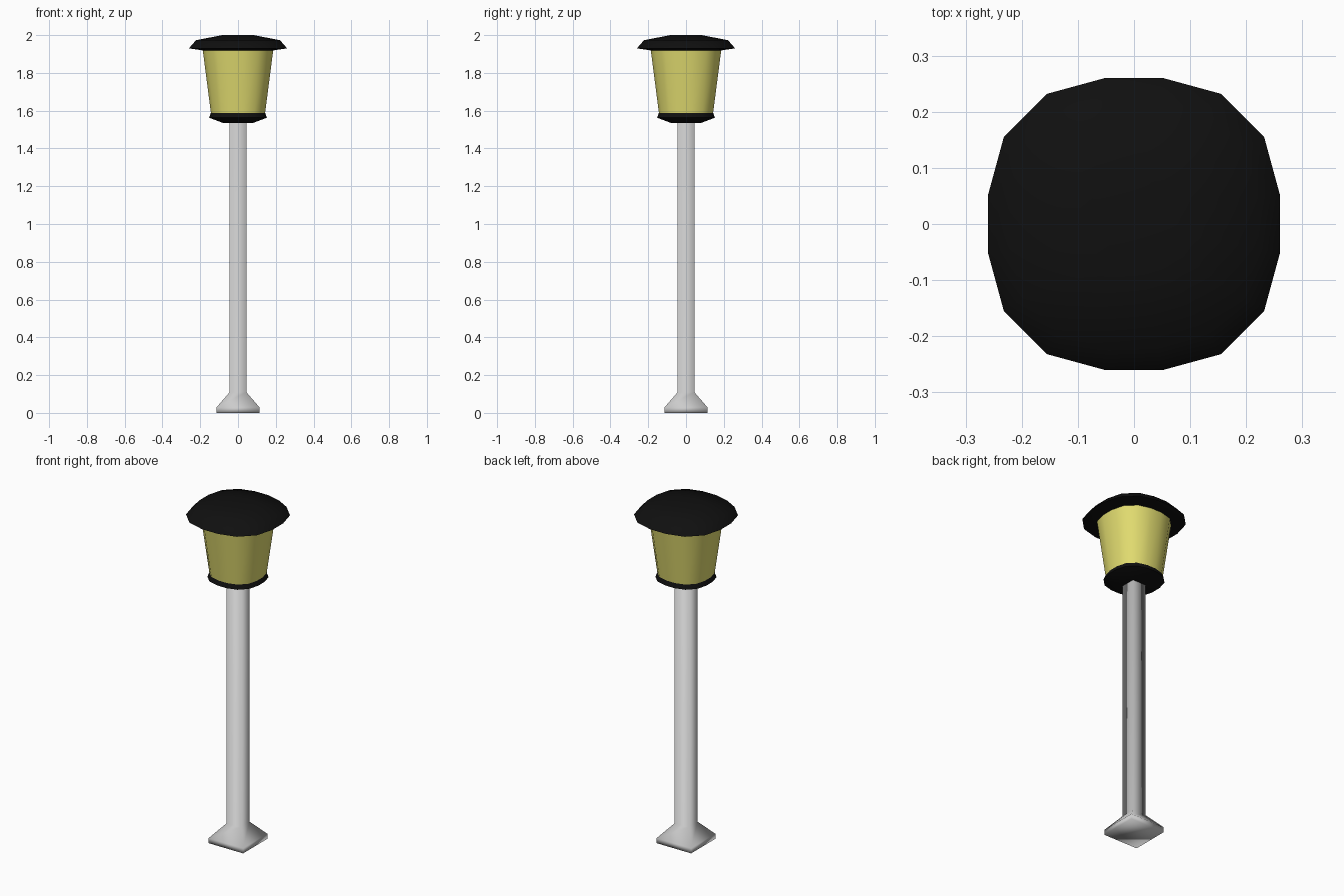
import bpy
import bmesh
from math import sin, cos, pi

if "Cube" in bpy.data.objects:
    bpy.data.objects.remove(bpy.data.objects["Cube"])


def material(name, color):
    m = bpy.data.materials.new(name)
    m.diffuse_color = (*color, 1)
    m.use_nodes = True
    m.node_tree.nodes["Principled BSDF"].inputs["Base Color"].default_value = m.diffuse_color
    return m


def square(h):
    return [(h, h), (-h, h), (-h, -h), (h, -h)]


def rounded(h):
    # 16-sided outline, slightly squarish: h is the half width along x and y
    pts = []
    for i in range(16):
        a = (i + 0.5) * pi / 8
        r = h * (1.02 if i % 4 in (0, 3) else 1.073)
        pts.append((r * cos(a), r * sin(a)))
    return pts


def loft(name, outline, profile, mat=None, angle=180):
    # Skin rings of (half width, z) and close both ends
    bm = bmesh.new()
    rings = [[bm.verts.new((x, y, z)) for x, y in outline(h)] for h, z in profile]
    n = len(rings[0])
    for lo, hi in zip(rings, rings[1:]):
        for i in range(n):
            j = (i + 1) % n
            bm.faces.new((lo[i], lo[j], hi[j], hi[i]))
    bm.faces.new(rings[0][::-1])
    bm.faces.new(rings[-1])
    me = bpy.data.meshes.new(name)
    bm.to_mesh(me)
    bm.free()
    ob = bpy.data.objects.new(name, me)
    bpy.context.collection.objects.link(ob)
    if mat:
        me.materials.append(mat)
    bpy.ops.object.select_all(action='DESELECT')
    ob.select_set(True)
    bpy.context.view_layer.objects.active = ob
    bpy.ops.object.shade_smooth_by_angle(angle=angle * pi / 180)
    return ob


black = material("black", (0.005, 0.005, 0.005))
yellow = material("yellow", (0.75, 0.71, 0.16))

# Square post with flared foot
loft("post", square, [(0.113, 0), (0.113, 0.03), (0.044, 0.11), (0.044, 1.55)])

# Cup holding the lamp
loft("lamp_cup", rounded,
     [(0.08, 1.535), (0.153, 1.563), (0.143, 1.59)], black, 60)

# Tapered lamp glass
loft("lamp_glass", rounded, [(0.143, 1.585), (0.187, 1.925)], yellow, 60)

# Overhanging cap with shallow dome
loft("lamp_cap", rounded,
     [(0.18, 1.918), (0.26, 1.93), (0.222, 1.973), (0.083, 2.0)], black, 60)
